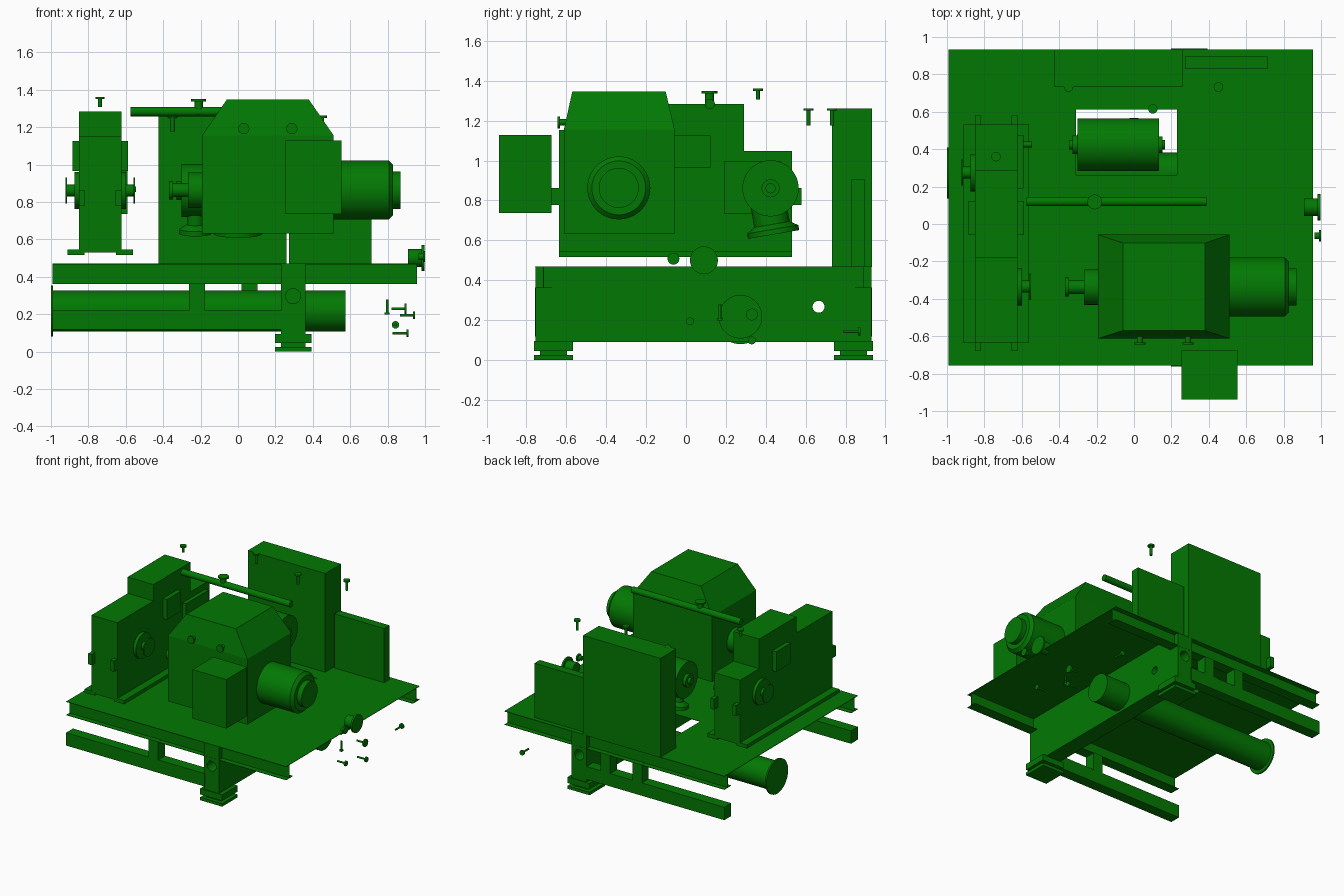
import bpy, bmesh, math
from mathutils import Matrix, Vector

cube = bpy.data.objects.get("Cube")
if cube:
    bpy.data.objects.remove(cube, do_unlink=True)

GREEN = (0.0008, 0.19, 0.001, 1)
paint = bpy.data.materials.new("machine_green")
paint.use_nodes = True
paint.diffuse_color = GREEN
paint.node_tree.nodes["Principled BSDF"].inputs["Base Color"].default_value = GREEN


def finish(name, bm):
    bmesh.ops.recalc_face_normals(bm, faces=bm.faces)
    mesh = bpy.data.meshes.new(name)
    bm.to_mesh(mesh)
    bm.free()
    mesh.materials.append(paint)
    ob = bpy.data.objects.new(name, mesh)
    bpy.context.collection.objects.link(ob)
    return ob


def activate(ob):
    bpy.ops.object.select_all(action='DESELECT')
    ob.select_set(True)
    bpy.context.view_layer.objects.active = ob


def box(name, x, y, z):
    """Box from (min, max) ranges."""
    bm = bmesh.new()
    bmesh.ops.create_cube(bm, size=1)
    for v in bm.verts:
        v.co = [r[0] if c < 0 else r[1] for c, r in zip(v.co, (x, y, z))]
    return finish(name, bm)


def prism(name, outline, x):
    """Outline of (y, z) points extruded across the x range."""
    bm = bmesh.new()
    face = bm.faces.new([bm.verts.new((x[0], y, z)) for y, z in outline])
    new = bmesh.ops.extrude_face_region(bm, geom=[face])["geom"]
    moved = [v for v in new if isinstance(v, bmesh.types.BMVert)]
    bmesh.ops.translate(bm, verts=moved, vec=(x[1] - x[0], 0, 0))
    return finish(name, bm)


def turned(name, start, direction, profile, sides=32):
    """Solid of revolution: profile is (distance along axis, radius)."""
    bm = bmesh.new()
    rot = Vector(direction).to_track_quat('Z', 'Y').to_matrix().to_4x4()
    place = Matrix.Translation(start) @ rot
    rings = []
    for d, r in profile:
        rings.append([bm.verts.new(place @ Vector((r * math.cos(a), r * math.sin(a), d)))
                      for a in (math.tau * i / sides for i in range(sides))])
    for low, high in zip(rings, rings[1:]):
        for i in range(sides):
            j = (i + 1) % sides
            bm.faces.new((low[i], low[j], high[j], high[i]))
    bm.faces.new(rings[0])
    bm.faces.new(rings[-1])
    ob = finish(name, bm)
    activate(ob)
    bpy.ops.object.shade_smooth_by_angle(angle=math.radians(35))
    return ob


def rod(name, start, direction, length, r, sides=32):
    return turned(name, start, direction, [(0, r), (length, r)], sides)


def bolt(name, head, direction, length, r=0.025, shank=0.01):
    """Bolt whose head sits at the start point, shank along direction."""
    t = 0.012
    return turned(name, head, direction, [(0, r), (t, r), (t, shank), (length, shank)], 16)


def cut(ob, cutter):
    mod = ob.modifiers.new("cut", 'BOOLEAN')
    mod.operation, mod.solver, mod.object = 'DIFFERENCE', 'EXACT', cutter
    activate(ob)
    bpy.ops.object.modifier_apply(modifier="cut")
    bpy.data.objects.remove(cutter, do_unlink=True)


X, Y, Z = Vector((1, 0, 0)), Vector((0, 1, 0)), Vector((0, 0, 1))

# Thin deck plate with service opening, and I-section edge beams
deck = box("deck", (-0.992, 0.956), (-0.757, 0.932), (0.466, 0.47))
cut(deck, box("opening_cutter", (-0.31, 0.275), (0.262, 0.613), (0.3, 0.6)))
for side, y in (("front", -0.757), ("back", 0.847)):
    box(side + "_edge_web", (-0.992, 0.956), (y + 0.041, y + 0.044), (0.362, 0.467))
    box(side + "_edge_flange", (-0.992, 0.956), (y, y + 0.085), (0.36, 0.363))

# Central beam, bored through the side and at both ends
beam = box("central_beam", (0.229, 0.361), (-0.756, 0.931), (0.09, 0.467))
cut(beam, rod("side_bore", (0.1, 0.665, 0.267), X, 0.4, 0.03))
for y in (-0.85, 0.83):
    cut(beam, rod("end_bore", (0.295, y, 0.296), Y, 0.2, 0.04))

# Stepped feet
for side, y in (("front", (-0.762, -0.567)), ("back", (0.742, 0.937))):
    box(side + "_foot_plate", (0.199, 0.393), y, (0.046, 0.094))
    box(side + "_foot_neck", (0.23, 0.362), (y[0] + 0.03, y[1] - 0.03), (0.02, 0.05))
    box(side + "_foot_base", (0.199, 0.393), y, (0, 0.024))

# Side rails hung under the deck
for side, y, posts in (("front", (-0.757, -0.67), [-0.219]),
                       ("back", (0.845, 0.932), [-0.219, 0.061])):
    box(side + "_rail", (-0.992, 0.235), y, (0.117, 0.22))
    for px in posts:
        box(side + "_rail_post", (px - 0.042, px + 0.042), y, (0.215, 0.364))

# Large pipe with end flange
turned("main_pipe", (-1, 0.273, 0.217), X,
       [(0, 0.137), (0.012, 0.137), (0.012, 0.109), (1.575, 0.109)], 48)

# Central housing with sloped hood
housing = box("housing", (-0.192, 0.511), (-0.612, -0.057), (0.631, 1.156))
bm = bmesh.new()
bm.from_mesh(housing.data)
top = [f for f in bm.faces if f.normal.z > 0.9]
hood = bmesh.ops.extrude_face_region(bm, geom=top)["geom"]
bmesh.ops.delete(bm, geom=top, context='FACES_ONLY')
for v in (g for g in hood if isinstance(g, bmesh.types.BMVert)):
    v.co = (-0.06 if v.co.x < 0 else 0.379, -0.57 if v.co.y < -0.3 else -0.102, 1.347)
bm.to_mesh(housing.data)
bm.free()
for x in (0.031, 0.288):
    bolt("housing_bolt", (x, -0.645, 1.192), Y, 0.1, 0.03, 0.016)
box("front_box", (0.254, 0.554), (-0.938, -0.675), (0.736, 1.128))
turned("motor", (0.49, -0.337, 0.863), X,
       [(0, 0.158), (0.316, 0.158), (0.339, 0.135), (0.339, 0.1), (0.38, 0.1)], 48)
turned("input_shaft", (-0.368, -0.337, 0.863), X,
       [(0, 0.05), (0.02, 0.05), (0.02, 0.037), (0.1, 0.037), (0.1, 0.095), (0.19, 0.095)])

# Pump over the deck opening, with two tilted ports
turned("pump", (-0.348, 0.424, 0.861), X,
       [(0, 0.025), (0.02, 0.025), (0.02, 0.05), (0.045, 0.05), (0.045, 0.141),
        (0.482, 0.141), (0.482, 0.045), (0.5, 0.045), (0.5, 0.025), (0.515, 0.025)], 48)
down = Vector((0, 0.17, -1)).normalized()
for name, x, neck, rim in (("suction", 0, 0.09, 0.13), ("outlet", -0.228, 0.045, 0.085)):
    turned(name + "_port", (x, 0.41, 0.803), down,
           [(0, neck), (0.125, neck), (0.15, rim), (0.176, rim)])

# Stepped side unit on two skids
prism("side_unit", [(-0.637, 0.53), (0.532, 0.53), (0.532, 1.047), (0.29, 1.047),
                    (0.29, 1.284), (-0.18, 1.284), (-0.18, 1.153), (-0.637, 1.153)],
      (-0.851, -0.623))
box("rear_cover_panel", (-0.63, -0.592), (0.19, 0.475), (0.735, 0.998))
for s in (-1, 1):
    cx = -0.737 + s * 0.13
    box("skid", (cx - 0.045, cx + 0.045), (-0.637, 0.532), (0.516, 0.546))
    face = -0.737 + s * 0.1125
    box("cover_panel", sorted((face, face + s * 0.036)), (-0.06, 0.122), (0.966, 1.127))
    # Round bearing cover with flanged stub
    y = -0.335 if s > 0 else 0.275
    turned("bearing_stub", (face - s * 0.02, y, 0.861), X * s,
           [(0, 0.1), (0.045, 0.1), (0.045, 0.032), (0.085, 0.032),
            (0.085, 0.07), (0.094, 0.07)])
    # End lugs
    lx = -0.737 + s * 0.098
    for y in ((-0.68, -0.63), (0.525, 0.58)):
        box("lug", (lx - 0.016, lx + 0.016), y, (0.777, 0.862))
rod("side_coupling", (-0.63, 0.425, 0.867), X, 0.085, 0.015, 16)

# Cabinets at the back
box("tall_cabinet", (-0.426, 0.26), (0.732, 0.932), (0.468, 1.261))
box("low_cabinet", (0.273, 0.714), (0.83, 0.897), (0.468, 0.904))

# Overhead bar and its fixing
rod("overhead_bar", (-0.574, 0.12, 1.283), X, 0.962, 0.025)
bolt("bar_bolt", (-0.21, 0.118, 1.349), -Z, 0.08, 0.04, 0.022)

# Loose bolts above the units
for x, y, z, length in ((-0.738, 0.36, 1.362, 0.055), (0.101, 0.615, 1.262, 0.085),
                        (-0.35, 0.732, 1.262, 0.085), (0.451, 0.732, 1.262, 0.085)):
    bolt("top_bolt", (x, y, z), -Z, length)

# Fittings and loose bolts beside the deck
turned("side_valve", (0.908, 0.09, 0.5), X,
       [(0, 0.047), (0.074, 0.047), (0.074, 0.07), (0.088, 0.07)])
bolt("side_plug", (1, -0.063, 0.508), -X, 0.035, 0.03, 0.018)
for start, direction, length, r in (((0.797, 0.17, 0.198), Z, 0.08, 0.014),
                                    ((0.902, 0.33, 0.228), -X, 0.08, 0.03),
                                    ((0.947, 0.02, 0.194), -X, 0.08, 0.02),
                                    ((0.842, 0.875, 0.143), -Y, 0.085, 0.02),
                                    ((0.912, 0.33, 0.098), -X, 0.085, 0.02)):
    bolt("loose_bolt", start, direction, length, r, 0.007)
